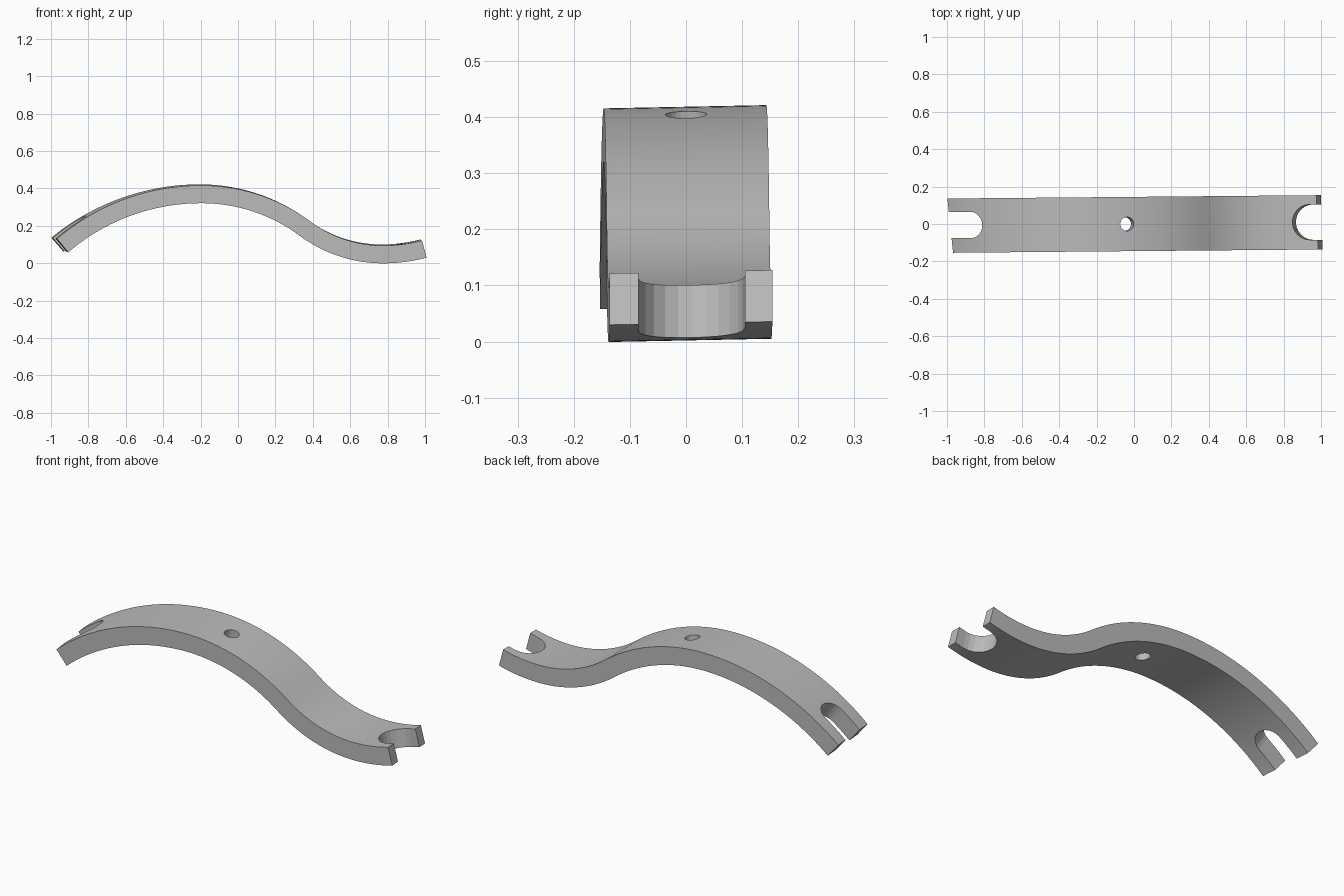
import bpy, bmesh, math
from mathutils import Vector, Matrix

cube = bpy.data.objects.get("Cube")
if cube:
    bpy.data.objects.remove(cube, do_unlink=True)

HALF_WIDTH, HALF_THICK = 0.145, 0.0475
# Centre line as tangent arcs: radius, start slope, end slope (degrees)
ARCS = [(1.17, 40, 0), (0.93, 0, -36.6), (0.70, -36.6, 0), (0.85, 0, 15)]
STEP = 1.2

grey = bpy.data.materials.new("plain grey")
grey.use_nodes = True
grey.diffuse_color = (0.5, 0.5, 0.5, 1)
grey.node_tree.nodes["Principled BSDF"].inputs["Base Color"].default_value = (0.5, 0.5, 0.5, 1)


def centre_line():
    """Points (x, z, slope) sampled along the arcs."""
    a = math.radians(ARCS[0][1])
    x, z = -0.2 - ARCS[0][0] * math.sin(a), 0.371 - ARCS[0][0] * (1 - math.cos(a))
    points = [(x, z, a)]
    for radius, start, end in ARCS:
        count = math.ceil(abs(end - start) / STEP)
        for i in range(count):
            b = math.radians(start + (end - start) * (i + 1) / count)
            chord = 2 * radius * math.sin(abs(b - a) / 2)
            x += chord * math.cos((a + b) / 2)
            z += chord * math.sin((a + b) / 2)
            a = b
            points.append((x, z, a))
    return points


def lean(x, y, z):
    """Slight skew of the bar, strongest at the left end."""
    s = max(0.0, (-0.1 - x) / 0.85)
    return Vector((x - (0.03 + 0.07 * s * s) * y, y + 0.009 * x, z + 0.02 * y))


def new_object(name, bm):
    bmesh.ops.recalc_face_normals(bm, faces=bm.faces[:])
    mesh = bpy.data.meshes.new(name)
    bm.to_mesh(mesh)
    bm.free()
    obj = bpy.data.objects.new(name, mesh)
    bpy.context.collection.objects.link(obj)
    return obj


PATH = centre_line()

# Curved bar: a rectangle swept along the centre line
bm = bmesh.new()
rings = []
for x, z, a in PATH:
    ring = []
    for sy, sn in ((-1, -1), (1, -1), (1, 1), (-1, 1)):
        n = sn * HALF_THICK
        ring.append(bm.verts.new(lean(x - n * math.sin(a), sy * HALF_WIDTH, z + n * math.cos(a))))
    rings.append(ring)
for r, q in zip(rings, rings[1:]):
    for i in range(4):
        j = (i + 1) % 4
        bm.faces.new((r[i], r[j], q[j], q[i]))
bm.faces.new(rings[0])
bm.faces.new(rings[-1])
bar = new_object("curved_bar", bm)
bar.data.materials.append(grey)


def cut(name, x, y, radius, direction=0, sides=24):
    """Cut a round hole, or a round-ended slot open towards +x or -x."""
    px, pz, a = min(PATH, key=lambda p: abs(p[0] - x))
    z = pz + (x - px) * math.tan(a)
    if direction:
        outline = [(-direction * radius * math.cos(t), radius * math.sin(t))
                   for t in (math.pi * (i / (sides // 2) - 0.5) for i in range(sides // 2 + 1))]
        outline += [(direction * 0.4, radius), (direction * 0.4, -radius)]
    else:
        outline = [(radius * math.cos(t), radius * math.sin(t))
                   for t in (math.tau * i / sides for i in range(sides))]
    bm = bmesh.new()
    base = bm.faces.new([bm.verts.new((u, v, -0.15)) for u, v in outline])
    top = bmesh.ops.extrude_face_region(bm, geom=[base])["geom"]
    bmesh.ops.translate(bm, vec=(0, 0, 0.3), verts=[g for g in top if isinstance(g, bmesh.types.BMVert)])
    bm.transform(Matrix.Translation((x, y, z)) @ Matrix.Rotation(-a, 4, "Y"))
    cutter = new_object(name, bm)
    cutter.hide_render = True
    mod = bar.modifiers.new(name, "BOOLEAN")
    mod.operation, mod.solver, mod.object = "DIFFERENCE", "EXACT", cutter
    bpy.context.view_layer.objects.active = bar
    bpy.ops.object.modifier_apply(modifier=name)
    bpy.data.objects.remove(cutter, do_unlink=True)


# Centre hole and the two open end slots
cut("centre_hole", -0.045, 0.0, 0.037)
cut("narrow_end_slot", -0.845, -0.005, 0.07, -1)
cut("wide_end_slot", 0.95, 0.01, 0.095, 1)

# Soft shading along the bend, crisp edges elsewhere
bpy.ops.object.select_all(action="DESELECT")
bar.select_set(True)
bpy.context.view_layer.objects.active = bar
bpy.ops.object.shade_smooth_by_angle(angle=math.radians(5))
